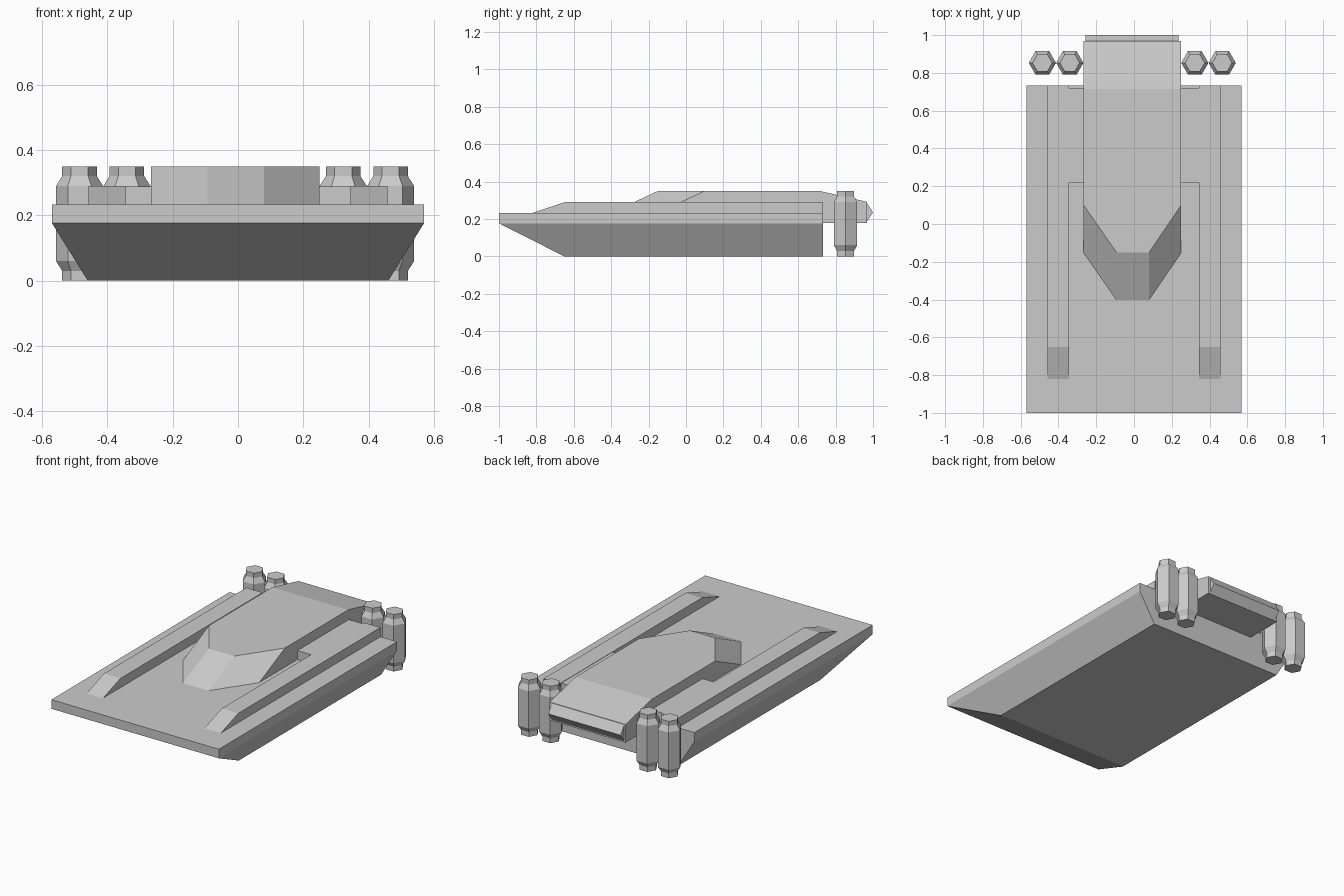
import bpy, bmesh, math

cube = bpy.data.objects.get("Cube")
if cube:
    bpy.data.objects.remove(cube, do_unlink=True)

grey = bpy.data.materials.new("plain grey")
grey.use_nodes = True
colour = (0.6, 0.6, 0.6, 1)
grey.diffuse_color = colour
grey.node_tree.nodes["Principled BSDF"].inputs["Base Color"].default_value = colour


def loft(name, rings):
    """Skin a stack of equal-length point rings and cap both ends."""
    bm = bmesh.new()
    loops = [[bm.verts.new(p) for p in ring] for ring in rings]
    for a, b in zip(loops, loops[1:]):
        for i in range(len(a)):
            j = (i + 1) % len(a)
            bm.faces.new((a[i], a[j], b[j], b[i]))
    bm.faces.new(loops[0])
    bm.faces.new(loops[-1])
    bmesh.ops.recalc_face_normals(bm, faces=bm.faces)
    mesh = bpy.data.meshes.new(name)
    bm.to_mesh(mesh)
    bm.free()
    mesh.materials.append(grey)
    obj = bpy.data.objects.new(name, mesh)
    bpy.context.collection.objects.link(obj)
    return obj


def rect(x0, x1, y0, y1, z):
    return [(x0, y0, z), (x1, y0, z), (x1, y1, z), (x0, y1, z)]


def extrude_x(name, profile, x0, x1):
    """Side profile in (y, z), stretched from x0 to x1."""
    return loft(name, [[(x, y, z) for y, z in profile] for x in (x0, x1)])


# Hull: tapered belly under a flat deck slab
DECK, BACK = 0.233, 0.732
loft("hull", [rect(-0.46, 0.46, -0.65, BACK, 0),
              rect(-0.57, 0.57, -1, BACK, 0.177),
              rect(-0.57, 0.57, -1, BACK, DECK)])

# Deck rails with sloped noses, and the shoulders beside the cabin
for side, s in (("left", 1), ("right", -1)):
    extrude_x(side + "_rail", [(-0.82, DECK), (-0.65, 0.29), (BACK, 0.29), (BACK, DECK)],
              s * 0.345, s * 0.457)
    extrude_x(side + "_shoulder", [(0.22, DECK), (0.22, 0.288), (0.72, 0.288), (0.72, DECK)],
              s * 0.24, s * 0.345)


# Cabin: raked wedge nose, flat roof, sloping tail
def cabin_ring(z, tail):
    nose = -0.15 - (0.35 - z) * 2.15
    return [(-0.267, tail, z), (-0.267, nose + 0.25, z), (-0.093, nose, z),
            (0.08, nose, z), (0.25, nose + 0.25, z), (0.25, tail, z)]


loft("cabin", [cabin_ring(0.18, 0.968), cabin_ring(0.292, 0.968), cabin_ring(0.35, 0.715)])

# Ridge-shaped tail vent
extrude_x("tail_vent", [(0.96, 0.285), (0.968, 0.285), (1, 0.235), (0.968, 0.187), (0.96, 0.187)],
          -0.256, 0.236)

# Upright hexagonal canisters, narrowed at both ends
for name, cx in (("right_outer", -0.485), ("right_inner", -0.34),
                 ("left_inner", 0.322), ("left_outer", 0.467)):
    loft(name + "_canister",
         [[(cx + r * math.cos(k * math.pi / 3), 0.853 + r * math.sin(k * math.pi / 3), z)
           for k in range(6)]
          for r, z in ((0.053, 0), (0.053, 0.03), (0.072, 0.06),
                       (0.072, 0.29), (0.053, 0.32), (0.053, 0.35))])
